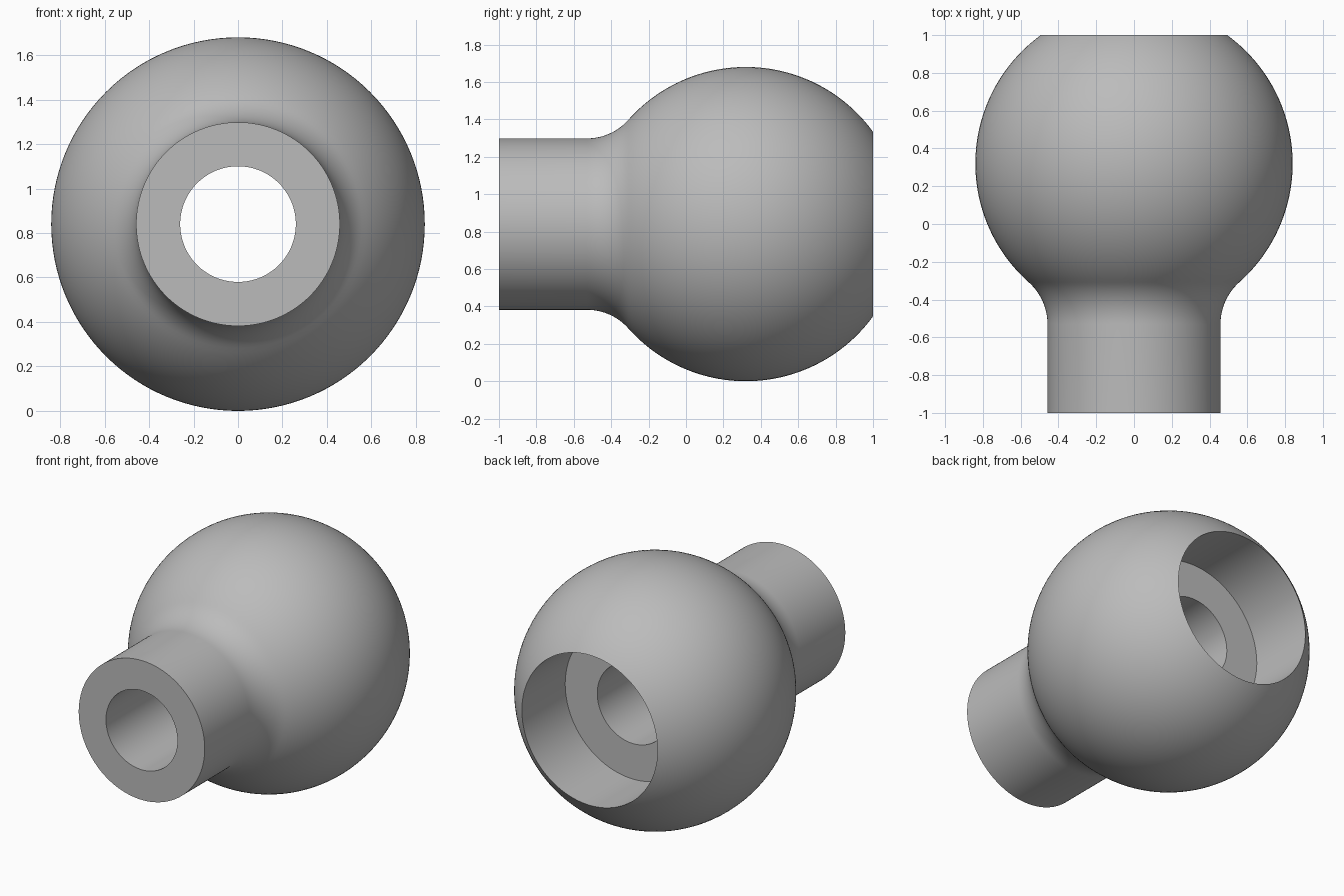
import bpy, bmesh, math
from mathutils import Vector

cube = bpy.data.objects.get("Cube")
if cube:
    bpy.data.objects.remove(cube, do_unlink=True)

# Main dimensions: the axis runs along y at height BALL_R
BALL_R = 0.84
BALL_Y = 0.32
NECK_R = 0.458
BORE_R = 0.26
FILLET_Y = -0.53
SOCKET_FLOOR = 0.55
SEGMENTS = 128

# Fillet tangent to both the neck and the ball
d = BALL_Y - FILLET_Y
fillet_r = (d * d + NECK_R ** 2 - BALL_R ** 2) / (2 * (BALL_R - NECK_R))
fillet_c = NECK_R + fillet_r
join = math.atan2(fillet_c, -d)
rim = math.acos((1 - BALL_Y) / BALL_R)
socket_r = BALL_R * math.sin(rim)


def arc(cy, cr, radius, start, end, steps):
    """Points (y, radius from axis) along an arc."""
    angles = [start + (end - start) * i / steps for i in range(steps + 1)]
    return [(cy + radius * math.cos(a), cr + radius * math.sin(a)) for a in angles]


# Closed cross-section: neck, fillet, ball, socket, bore
profile = [(-1, BORE_R), (-1, NECK_R)]
profile += arc(FILLET_Y, fillet_c, fillet_r, -math.pi / 2, join - math.pi, 12)
profile += arc(BALL_Y, 0, BALL_R, join, rim, 56)[1:]
profile += [(SOCKET_FLOOR, socket_r), (SOCKET_FLOOR, BORE_R)]

# Revolve the cross-section about the y axis
bm = bmesh.new()
verts = [bm.verts.new((0, y, BALL_R + r)) for y, r in profile]
edges = [bm.edges.new((v, verts[(i + 1) % len(verts)])) for i, v in enumerate(verts)]
bmesh.ops.spin(bm, geom=verts + edges, cent=Vector((0, 0, BALL_R)), axis=(0, 1, 0),
               angle=math.tau, steps=SEGMENTS, use_merge=False)
bmesh.ops.remove_doubles(bm, verts=bm.verts, dist=0.0001)
bmesh.ops.recalc_face_normals(bm, faces=bm.faces)
mesh = bpy.data.meshes.new("ball_knob")
bm.to_mesh(mesh)
bm.free()
knob = bpy.data.objects.new("ball_knob", mesh)
bpy.context.collection.objects.link(knob)

# Plain grey finish
grey = bpy.data.materials.new("grey")
grey.use_nodes = True
color = (0.5, 0.5, 0.5, 1)
grey.diffuse_color = color
grey.node_tree.nodes["Principled BSDF"].inputs["Base Color"].default_value = color
mesh.materials.append(grey)

# Smooth curved walls, crisp machined edges
bpy.ops.object.select_all(action="DESELECT")
knob.select_set(True)
bpy.context.view_layer.objects.active = knob
bpy.ops.object.shade_smooth_by_angle(angle=math.radians(30))
